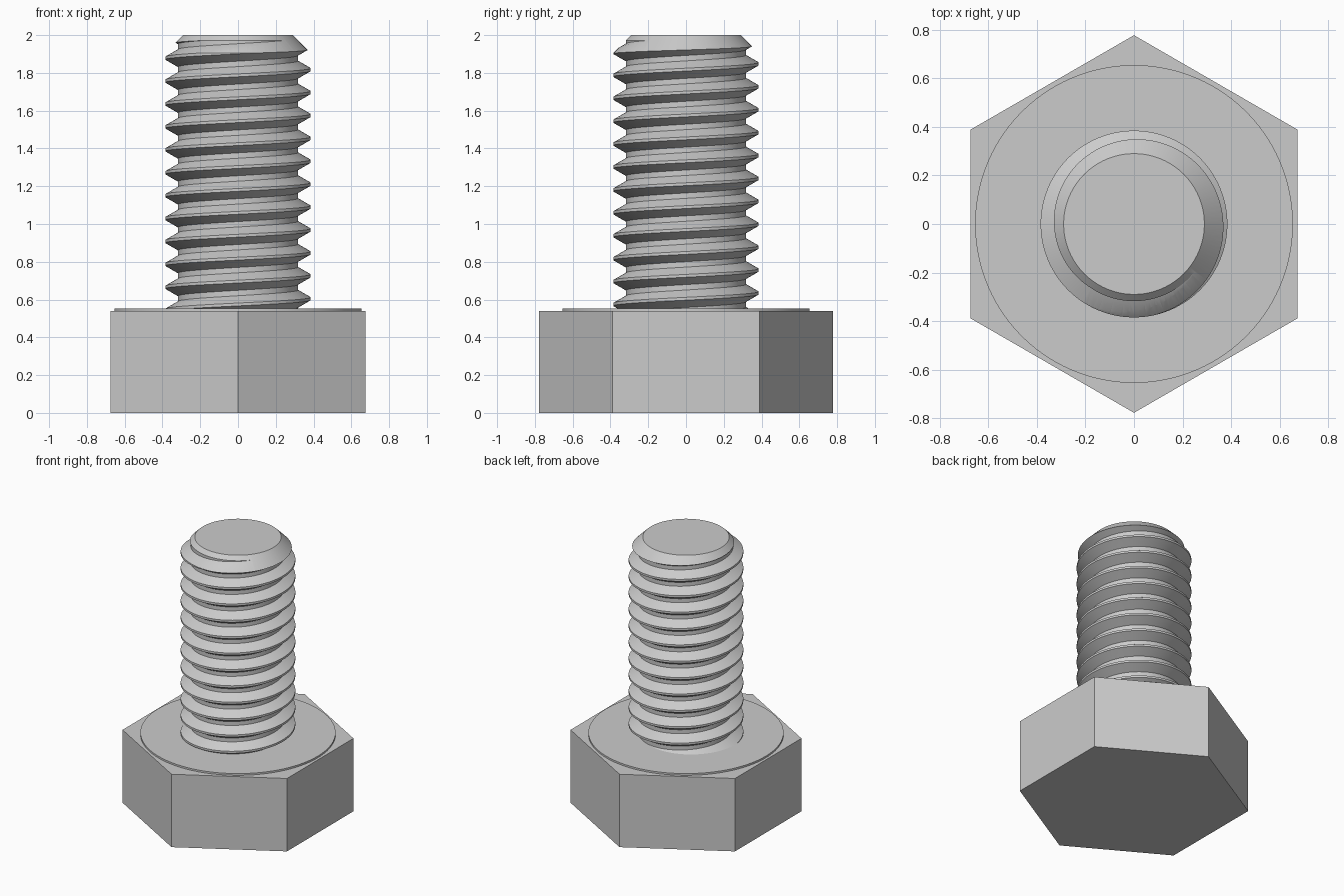
import bpy, bmesh, math

cube = bpy.data.objects.get("Cube")
if cube:
    bpy.data.objects.remove(cube, do_unlink=True)

TOP, HEAD_H, FACE_H = 2.0, 0.54, 0.553
PITCH, CREST, ROOT, TIP = 0.1213, 0.385, 0.318, 0.29
SEGS = 96

steel = bpy.data.materials.new("grey_steel")
steel.use_nodes = True
steel.diffuse_color = (0.6, 0.6, 0.6, 1)
steel.node_tree.nodes["Principled BSDF"].inputs["Base Color"].default_value = (0.6, 0.6, 0.6, 1)


def add_object(name, bm):
    bmesh.ops.recalc_face_normals(bm, faces=bm.faces[:])
    mesh = bpy.data.meshes.new(name)
    bm.to_mesh(mesh)
    bm.free()
    mesh.materials.append(steel)
    obj = bpy.data.objects.new(name, mesh)
    bpy.context.collection.objects.link(obj)
    return obj


def lathe(name, profile, sides, turn=0.0):
    """Solid of revolution from (radius, z) points, capped at both ends."""
    bm = bmesh.new()
    rings = []
    for r, z in profile:
        angles = [turn + math.tau * i / sides for i in range(sides)]
        rings.append([bm.verts.new((r * math.cos(a), r * math.sin(a), z)) for a in angles])
    for low, high in zip(rings, rings[1:]):
        for i in range(sides):
            k = (i + 1) % sides
            bm.faces.new((low[i], low[k], high[k], high[i]))
    bm.faces.new(rings[0])
    bm.faces.new(rings[-1])
    return add_object(name, bm)


def smooth(obj):
    bpy.ops.object.select_all(action="DESELECT")
    obj.select_set(True)
    bpy.context.view_layer.objects.active = obj
    bpy.ops.object.shade_smooth_by_angle(angle=math.radians(25))


def helical_rod(name, crest_z, turns):
    """Closed right-handed threaded rod; crest_z is the lowest crest at -x."""
    flank = (CREST - ROOT) * math.tan(math.radians(30))
    flat = PITCH / 16
    tooth = [(ROOT, -flat - flank), (CREST, -flat), (CREST, flat), (ROOT, flat + flank)]
    n = len(tooth)
    bm = bmesh.new()
    columns = []
    for i in range(SEGS):
        a = math.pi + math.tau * i / SEGS
        rise = crest_z + PITCH * i / SEGS
        columns.append([bm.verts.new((r * math.cos(a), r * math.sin(a), rise + dz + t * PITCH))
                        for t in range(turns) for r, dz in tooth])
    # Extend the first column by one turn so the seam joins to the next thread
    columns[0] += [bm.verts.new((-r, 0, crest_z + dz + turns * PITCH)) for r, dz in tooth]
    count = n * turns
    bottom = bm.verts.new((0, 0, crest_z - PITCH))
    top = bm.verts.new((0, 0, crest_z + (turns + 1) * PITCH))
    for i in range(SEGS):
        here = columns[i]
        after = columns[i + 1] if i + 1 < SEGS else columns[0][n:]
        for j in range(count - 1):
            bm.faces.new((here[j], after[j], after[j + 1], here[j + 1]))
        bm.faces.new((bottom, after[0], here[0]))
        bm.faces.new((top, here[count - 1], after[count - 1]))
    # Close the step at the seam at each end
    for j in range(n):
        bm.faces.new((bottom, columns[0][j], columns[0][j + 1]))
        bm.faces.new((top, columns[0][count - 1 + j], columns[0][count + j]))
    bmesh.ops.triangulate(bm, faces=bm.faces[:])
    return add_object(name, bm)


# Hexagonal head with corners toward front and back
lathe("hex_head", [(0.778, 0), (0.778, HEAD_H)], 6, math.pi / 6)

# Thin round bearing face on the head
smooth(lathe("bearing_face", [(0.655, HEAD_H - 0.02), (0.655, FACE_H)], SEGS))

# Threaded shank, trimmed to length with a chamfered tip
shank = helical_rod("threaded_shank", 1.878 - 14 * PITCH, 18)
reach = 0.16
trim = lathe("shank_trim", [(TIP + reach, HEAD_H - 0.01), (TIP + reach, TOP - reach), (TIP, TOP)], SEGS)
trim.hide_render = True
cut = shank.modifiers.new("trim", "BOOLEAN")
cut.operation = "INTERSECT"
cut.solver = "EXACT"
cut.object = trim
bpy.context.view_layer.objects.active = shank
bpy.ops.object.modifier_apply(modifier=cut.name)
bpy.data.objects.remove(trim, do_unlink=True)
smooth(shank)
